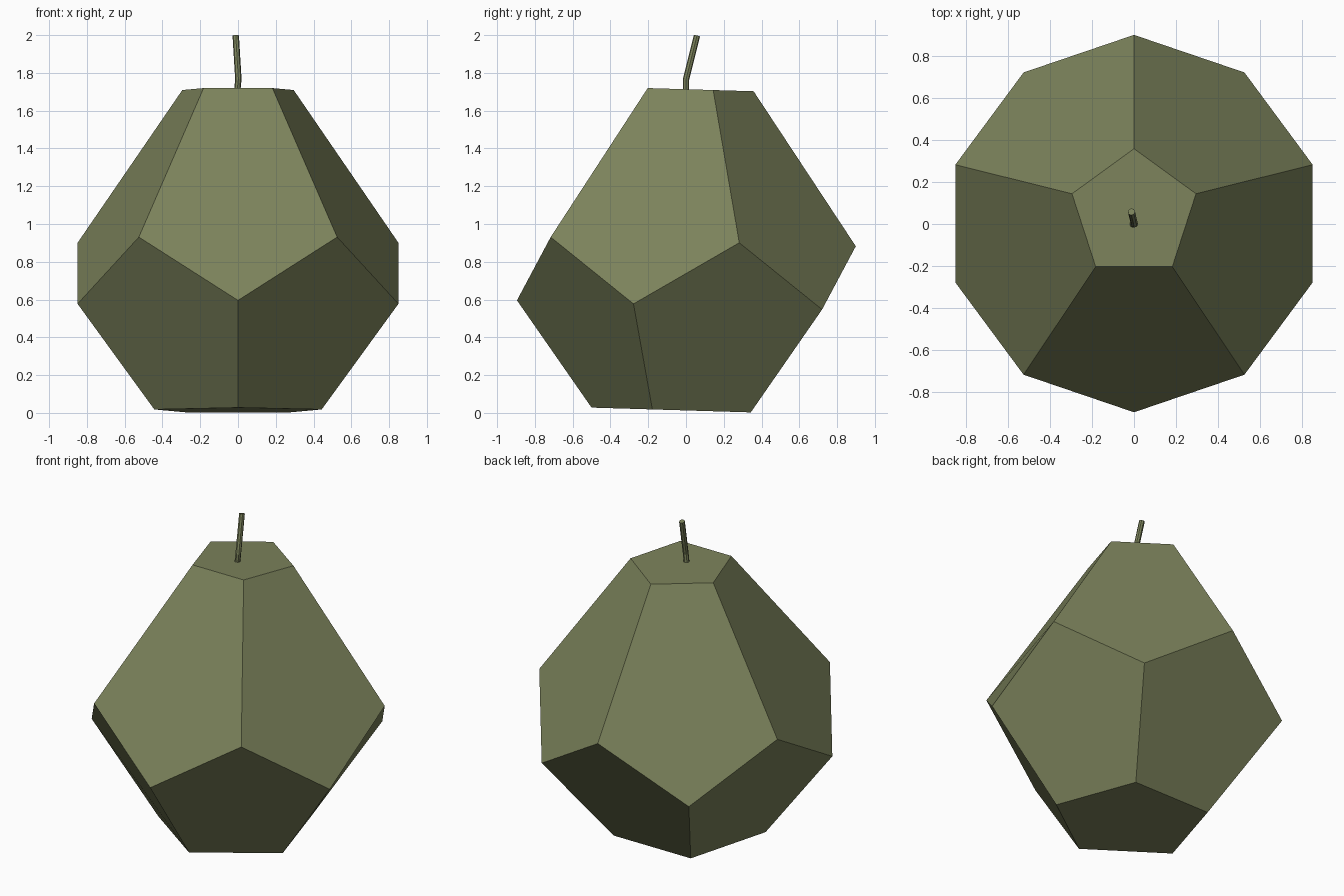
import bpy, bmesh, math
from mathutils import Vector

if "Cube" in bpy.data.objects:
    bpy.data.objects.remove(bpy.data.objects["Cube"])

olive = bpy.data.materials.new("olive green")
olive.diffuse_color = (0.20, 0.225, 0.105, 1)
olive.use_nodes = True
olive.node_tree.nodes["Principled BSDF"].inputs["Base Color"].default_value = olive.diffuse_color


def make_object(name, bm):
    bmesh.ops.recalc_face_normals(bm, faces=bm.faces)
    mesh = bpy.data.meshes.new(name)
    bm.to_mesh(mesh)
    bm.free()
    mesh.materials.append(olive)
    ob = bpy.data.objects.new(name, mesh)
    bpy.context.collection.objects.link(ob)
    return ob


def ring(bm, radius, cy, z, start, sides=5):
    """Five-sided ring, leaning slightly towards the back."""
    verts = []
    for i in range(sides):
        a = math.radians(start) + 2 * math.pi * i / sides
        y = radius * math.sin(a)
        verts.append(bm.verts.new((radius * math.cos(a), cy + y, z - 0.03 * y)))
    return verts


# Pear body: a dodecahedron with a narrowed, stretched top
bm = bmesh.new()
top = ring(bm, 0.31, 0.048, 1.712, 90)
upper = ring(bm, 0.893, 0.006, 0.909, 90)
lower = ring(bm, 0.893, -0.002, 0.569, 126)
base = ring(bm, 0.466, -0.034, 0.014, 126)
bm.faces.new(top)
bm.faces.new(base)
for i in range(5):
    j = (i + 1) % 5
    bm.faces.new((top[i], top[j], upper[j], lower[i], upper[i]))
    bm.faces.new((base[i], base[j], lower[j], upper[j], lower[i]))
make_object("pear_body", bm)

# Stem: thin bent hexagonal rod
bm = bmesh.new()
path = [Vector((-0.006, 0, 1.69)), Vector((0.002, 0.0, 1.765)), Vector((-0.012, 0.058, 1.997))]
tilts = [Vector((0, 0, 1)), Vector((0, 0.12, 1)), path[2] - path[1]]
rings = []
for p, t in zip(path, tilts):
    q = Vector((0, 0, 1)).rotation_difference(t.normalized())
    rings.append([bm.verts.new(p + q @ Vector((0.017 * math.cos(k * math.pi / 4),
                                               0.017 * math.sin(k * math.pi / 4), 0)))
                  for k in range(8)])
for a, b in zip(rings, rings[1:]):
    for k in range(8):
        m = (k + 1) % 8
        bm.faces.new((a[k], a[m], b[m], b[k]))
bm.faces.new(rings[0])
bm.faces.new(rings[-1])
make_object("stem", bm)
